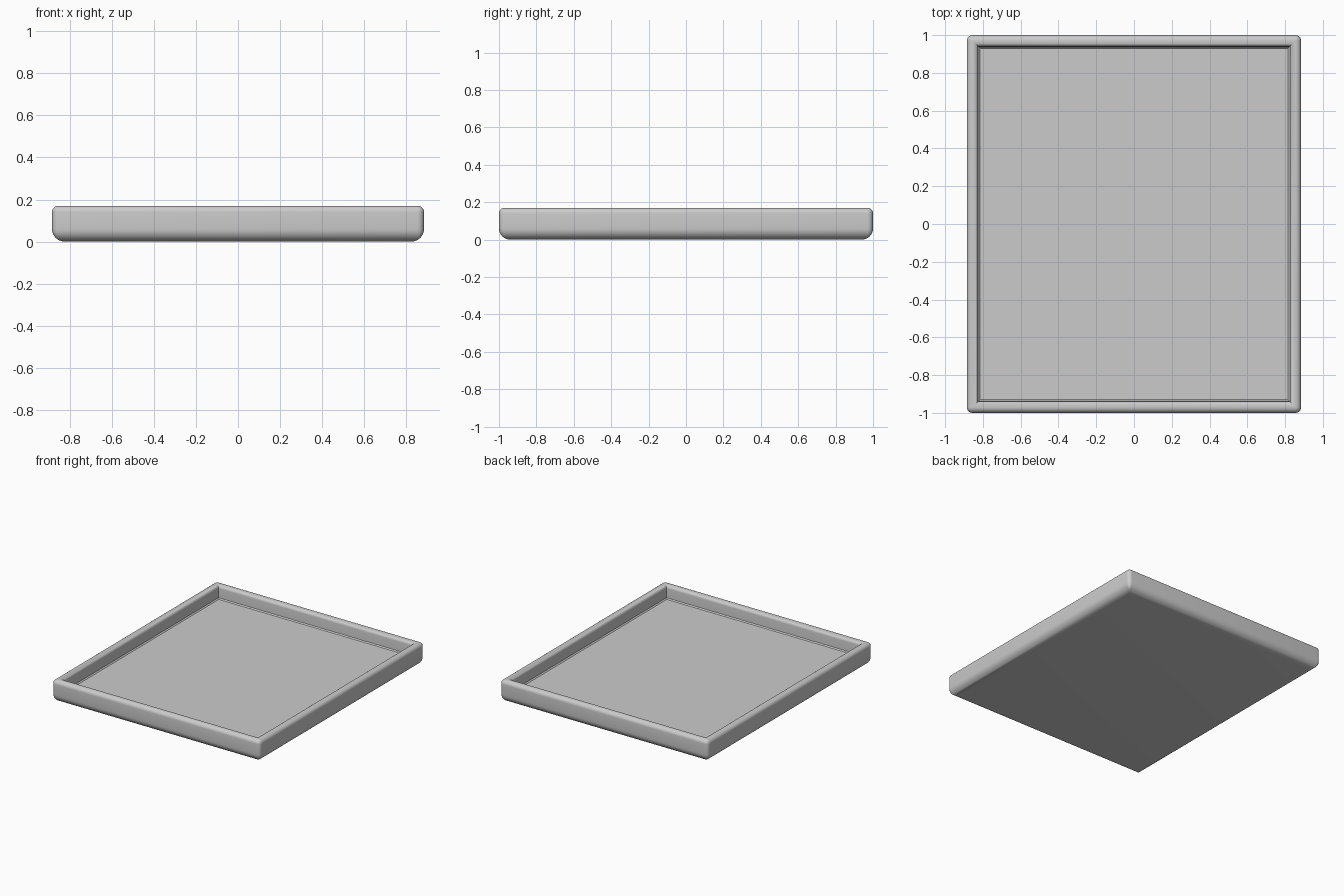
import bpy, bmesh, math
from math import pi, cos, sin

cube = bpy.data.objects.get("Cube")
if cube:
    bpy.data.objects.remove(cube, do_unlink=True)

HALF_X, HALF_Y, HEIGHT = 0.885, 1.0, 0.17
CORNER = 0.03      # radius of the upright outer corners
FLOOR = 0.068      # height of the tray floor
STEPS = 6


def arc(inset, z, radius, start, end, steps=STEPS):
    """Profile points (inset from the outside, height) along an arc."""
    angles = [start + (end - start) * i / steps for i in range(steps + 1)]
    return [(inset + radius * cos(a), z + radius * sin(a)) for a in angles]


def ring(bm, inset, z):
    """Rounded rectangle; its corners become square as the inset grows."""
    r = max(CORNER - inset, 0)
    cx, cy = HALF_X - inset - r, HALF_Y - inset - r
    verts = []
    for q, (sx, sy) in enumerate([(1, 1), (-1, 1), (-1, -1), (1, -1)]):
        for i in range(STEPS + 1):
            a = (q + i / STEPS) * pi / 2
            verts.append(bm.verts.new((sx * cx + r * cos(a), sy * cy + r * sin(a), z)))
    return verts


# Wall section: rounded underside, rounded rim, inner wall, small floor cove
profile = arc(0.06, 0.06, 0.06, 1.5 * pi, pi, 8)
profile += arc(0.03, HEIGHT - 0.03, 0.03, pi, pi / 2)
profile += arc(0.035, HEIGHT - 0.025, 0.025, pi / 2, 0)
profile += [(0.062, FLOOR + 0.008), (0.07, FLOOR)]

# Tray shell
bm = bmesh.new()
rings = [ring(bm, d, z) for d, z in profile]
count = len(rings[0])
for low, high in zip(rings, rings[1:]):
    for i in range(count):
        j = (i + 1) % count
        bm.faces.new((low[i], low[j], high[j], high[i]))
bm.faces.new(rings[0][::-1])
bm.faces.new(rings[-1])
bmesh.ops.remove_doubles(bm, verts=bm.verts, dist=1e-5)
bmesh.ops.recalc_face_normals(bm, faces=bm.faces)
mesh = bpy.data.meshes.new("tray")
bm.to_mesh(mesh)
bm.free()
tray = bpy.data.objects.new("tray", mesh)
bpy.context.collection.objects.link(tray)

# Plain grey finish
grey = bpy.data.materials.new("plain grey")
grey.use_nodes = True
colour = (0.6, 0.6, 0.6, 1)
grey.diffuse_color = colour
grey.node_tree.nodes["Principled BSDF"].inputs["Base Color"].default_value = colour
mesh.materials.append(grey)

bpy.context.view_layer.objects.active = tray
tray.select_set(True)
bpy.ops.object.shade_smooth_by_angle(angle=math.radians(35))
